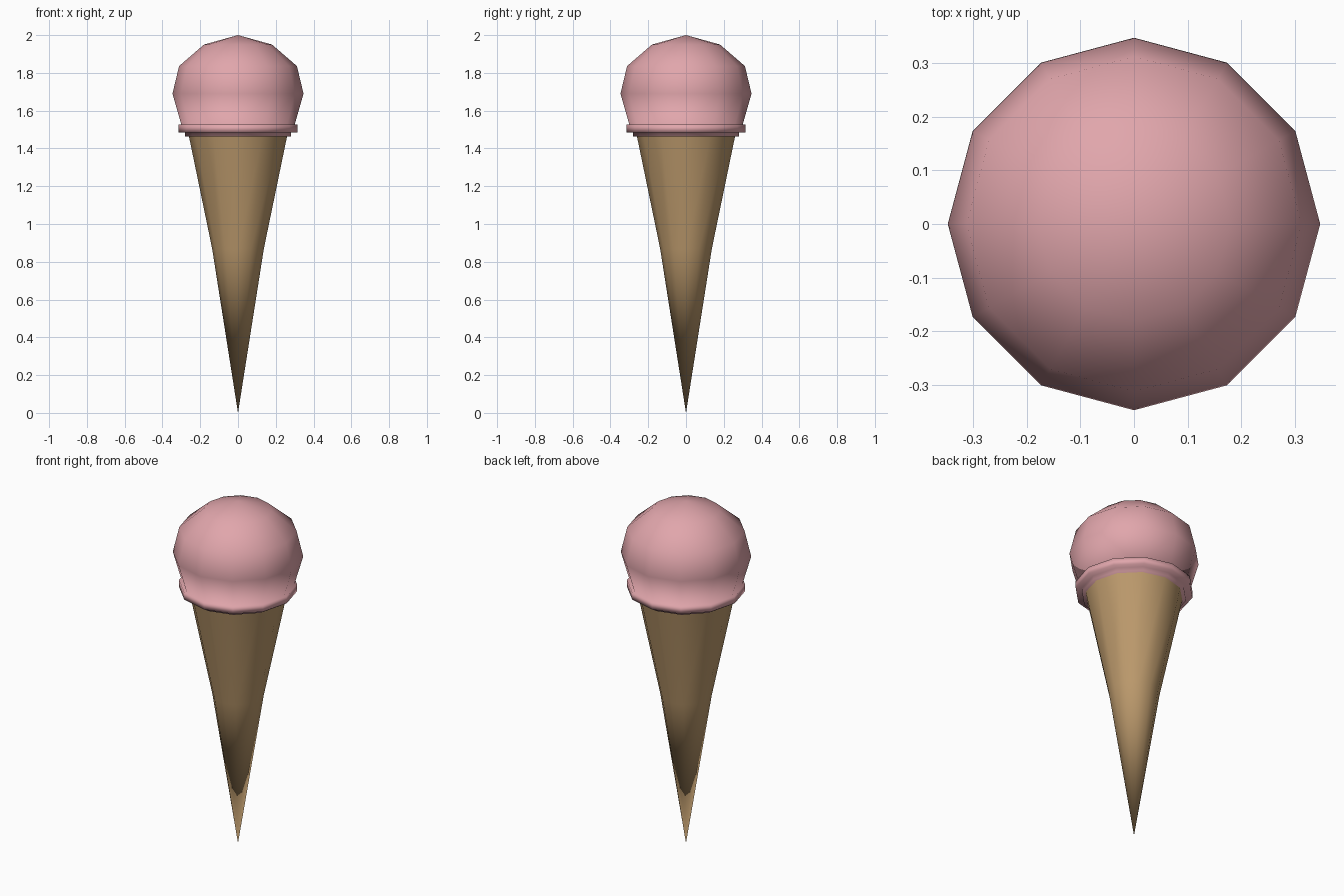
import bpy
import bmesh
from math import cos, sin, tau

SIDES = 12

cube = bpy.data.objects.get("Cube")
if cube:
    bpy.data.objects.remove(cube, do_unlink=True)


def material(name, color):
    mat = bpy.data.materials.new(name)
    mat.use_nodes = True
    mat.diffuse_color = color
    mat.node_tree.nodes["Principled BSDF"].inputs["Base Color"].default_value = color
    return mat


def lathe(name, profile, mat):
    """Revolve (radius, height) points listed from bottom to top."""
    bm = bmesh.new()
    rings = []
    for r, z in profile:
        count = SIDES if r > 0 else 1
        rings.append([bm.verts.new((r * cos(tau * i / SIDES), r * sin(tau * i / SIDES), z))
                      for i in range(count)])
    for low, high in zip(rings, rings[1:]):
        for i in range(SIDES):
            j = (i + 1) % SIDES
            corners = [low[i % len(low)], low[j % len(low)],
                       high[j % len(high)], high[i % len(high)]]
            bm.faces.new(list(dict.fromkeys(corners)))
    bmesh.ops.recalc_face_normals(bm, faces=bm.faces)
    for face in bm.faces:
        face.smooth = True
    mesh = bpy.data.meshes.new(name)
    bm.to_mesh(mesh)
    bm.free()
    mesh.materials.append(mat)
    obj = bpy.data.objects.new(name, mesh)
    bpy.context.collection.objects.link(obj)
    return obj


pink = material("strawberry pink", (0.75, 0.38, 0.41, 1))
tan = material("wafer tan", (0.50, 0.32, 0.15, 1))

# Slightly hollow-sided wafer, running up to the underside of the scoop
lathe("cone", [(0, 0), (0.137, 0.87), (0.262, 1.475)], tan)

# Round scoop with a flared skirt and a stepped underside
lathe("scoop", [(0, 1.464), (0.28, 1.464), (0.28, 1.485), (0.314, 1.485), (0.314, 1.526),
                (0.30, 1.526), (0.347, 1.69), (0.312, 1.836), (0.18, 1.95), (0, 2.0)], pink)
